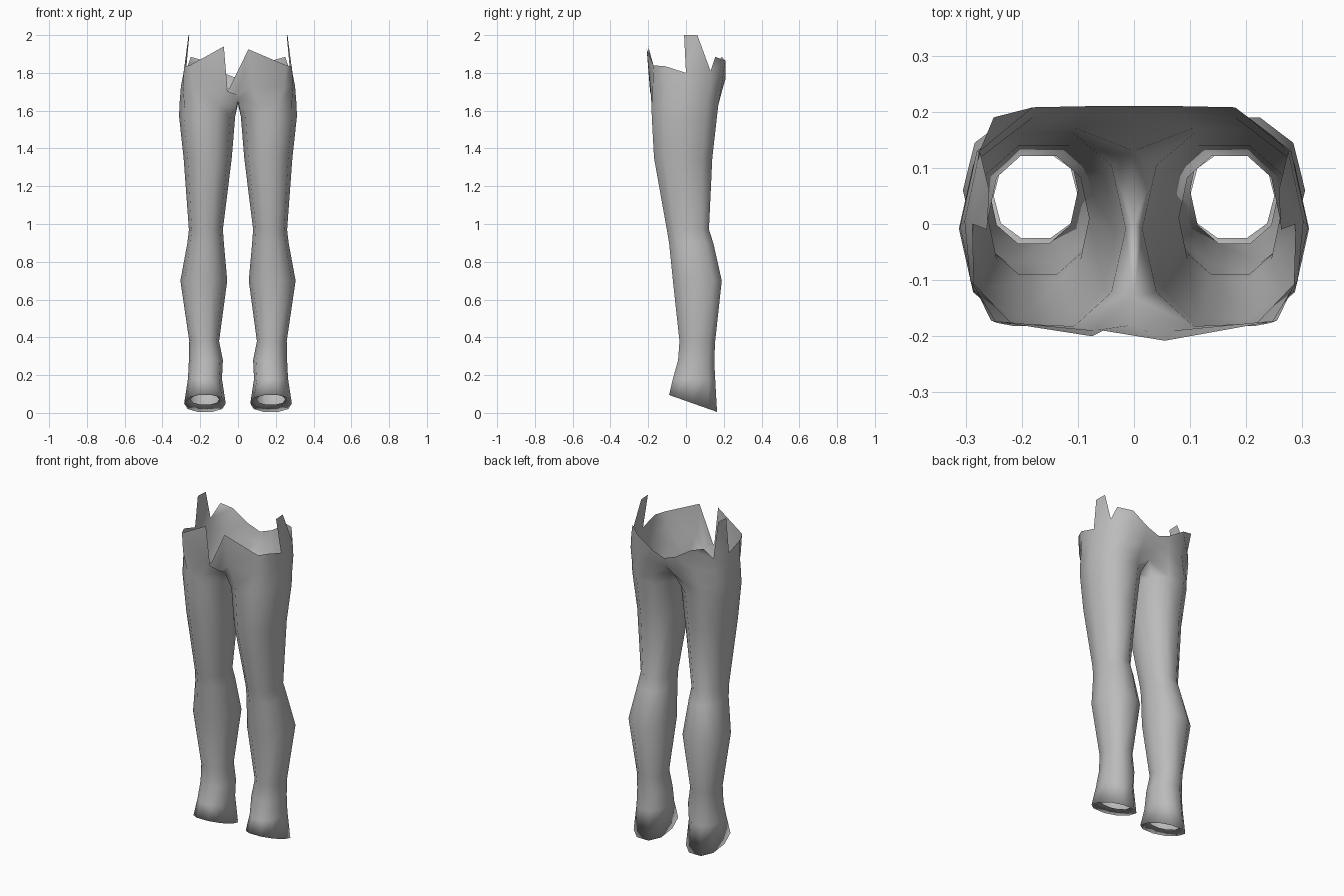
import bpy, bmesh, math

if "Cube" in bpy.data.objects:
    bpy.data.objects.remove(bpy.data.objects["Cube"])

N = 10  # sides per leg; 0 = outer side, 5 = inner side, 6..4 wraps around the hips

cloth = bpy.data.materials.new("grey cloth")
cloth.diffuse_color = (0.5, 0.5, 0.5, 1)
cloth.use_nodes = True
cloth.node_tree.nodes["Principled BSDF"].inputs["Base Color"].default_value = cloth.diffuse_color

# leg cross-sections: z, inner x, outer x, front y, back y
LEG = [
    (0.18, 0.085, 0.265, -0.07, 0.155),
    (0.28, 0.08, 0.26, -0.042, 0.15),
    (0.38, 0.10, 0.258, -0.035, 0.155),
    (0.70, 0.057, 0.305, -0.07, 0.19),
    (0.90, 0.075, 0.268, -0.09, 0.145),
    (0.97, 0.08, 0.26, -0.102, 0.122),
    (1.35, 0.033, 0.288, -0.17, 0.14),
    (1.57, 0.015, 0.312, -0.182, 0.165),
]
HEM = (0.065, 0.285, -0.09, 0.165)
LIP = (0.10, 0.25, -0.025, 0.125)

# hip rows, listed from front centre around the outside to back centre
HIP = [(0, -.18, 1.68), (.07, -.19, 1.73), (.245, -.176, 1.73), (.292, -.1, 1.73),
       (.302, .005, 1.73), (.28, .13, 1.73), (.18, .19, 1.74), (.085, .195, 1.72), (0, .19, 1.71)]
RIM = [(-.055, -.19, 1.70), (.055, -.208, 1.925), (.255, -.172, 1.84), (.285, -.11, 1.835),
       (.288, 0, 1.80), (.275, .13, 1.81), (.18, .208, 1.865), (.08, .21, 1.80), (0, .21, 1.77)]


def ring(x0, x1, y0, y1):
    """Slightly boxy oval as N (x, y) pairs."""
    pts = []
    for i in range(N):
        a = 2 * math.pi * i / N
        c, s = math.cos(a), math.sin(a)
        bx = math.copysign(abs(c) ** 0.88, c)
        by = min(1, abs(s) ** 0.88 * 1.04) * (1 if s > 0 else -1)
        pts.append(((x0 + x1) / 2 + bx * (x1 - x0) / 2, (y0 + y1) / 2 + by * (y1 - y0) / 2))
    return pts


def slant(y):
    return 0.005 + 0.09 * (0.165 - y) / 0.255


bm = bmesh.new()


def bridge(a, b, closed):
    n = len(a)
    for i in range(n if closed else n - 1):
        j = (i + 1) % n
        bm.faces.new((a[i], a[j], b[j], b[i]))


for side in (1, -1):
    def verts(pts):
        return [bm.verts.new((side * x, y, z)) for x, y, z in pts]

    # turned-in slanted hem, then the leg
    rows = [verts([(x, y, slant(y) + 0.025) for x, y in ring(*LIP)]),
            verts([(x, y, slant(y)) for x, y in ring(*HEM)])]
    for z, *box in LEG:
        rows.append(verts([(x, y, z) for x, y in ring(*box)]))

    # crotch row: the inner points meet on the centre line
    top = [(x, y, 1.63) for x, y in ring(0.01, 0.31, -0.183, 0.172)]
    top[4], top[5], top[6] = (0, .13, 1.655), (0, 0, 1.635), (0, -.13, 1.655)
    rows.append(verts(top))
    for a, b in zip(rows, rows[1:]):
        bridge(a, b, True)

    # hips with a torn waist
    base = [rows[-1][i % N] for i in range(6, 15)]
    hip = verts(HIP)
    rim = verts(RIM)
    rim[0].co.x = -0.055
    if side < 0:
        rim[1].co = (-0.075, -0.2, 1.94)
    bridge(base, hip, False)
    bridge(hip, rim, False)

    # tall side scrap and small rear scrap
    s = verts([(.258, .06, 2.0), (.262, -.01, 2.0)])
    bm.faces.new((rim[4], rim[5], s[0], s[1]))
    t = verts([(.25, .155 if side > 0 else .19, 1.885)])
    bm.faces.new((rim[5], rim[6], t[0]))

bmesh.ops.remove_doubles(bm, verts=bm.verts, dist=0.0005)
bmesh.ops.recalc_face_normals(bm, faces=bm.faces)
for f in bm.faces:
    f.smooth = True

me = bpy.data.meshes.new("trousers")
bm.to_mesh(me)
bm.free()
me.materials.append(cloth)
trousers = bpy.data.objects.new("trousers", me)
bpy.context.collection.objects.link(trousers)
